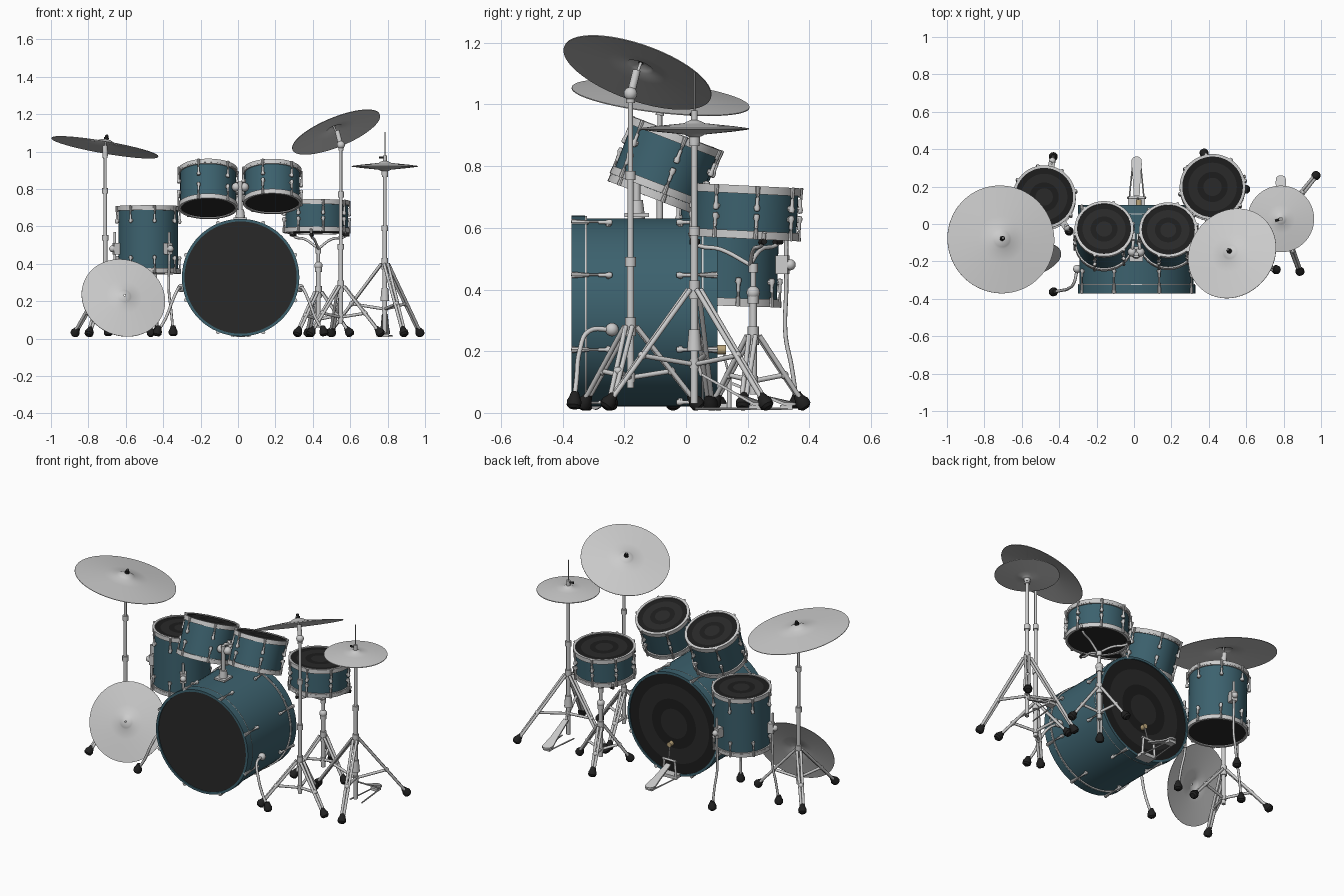
import bpy, bmesh
from math import sin, cos, pi, radians
from mathutils import Vector, Matrix

if "Cube" in bpy.data.objects:
    bpy.data.objects.remove(bpy.data.objects["Cube"])

def material(name, c):
    m = bpy.data.materials.new(name)
    m.diffuse_color = (*c, 1)
    m.use_nodes = True
    m.node_tree.nodes["Principled BSDF"].inputs["Base Color"].default_value = m.diffuse_color
    return m

TEAL = material("teal_lacquer", (0.045, 0.12, 0.155))
BLACK = material("black_rubber", (0.015, 0.015, 0.015))
HEAD = material("dark_head", (0.022, 0.022, 0.022))
HEAD2 = material("dark_head_ring", (0.012, 0.012, 0.012))
FELT = material("tan_felt", (0.5, 0.38, 0.2))

def finish(name, bm, mat):
    bmesh.ops.remove_doubles(bm, verts=bm.verts, dist=1e-5)
    bmesh.ops.recalc_face_normals(bm, faces=bm.faces)
    me = bpy.data.meshes.new(name)
    bm.to_mesh(me)
    bm.free()
    me.shade_smooth()
    me.set_sharp_from_angle(angle=radians(35))
    if mat:
        me.materials.append(mat)
    bpy.context.collection.objects.link(bpy.data.objects.new(name, me))

def frame(p, axis=(0, 0, 1)):
    return Matrix.Translation(p) @ Vector(axis).to_track_quat('Z', 'Y').to_matrix().to_4x4()

def polar(x, y, deg):
    """Point maker: distance r from (x, y) in a fixed direction, at height z, shifted sideways by t."""
    c, s = cos(radians(deg)), sin(radians(deg))
    return lambda r, z, t=0: Vector((x + r*c - t*s, y + r*s + t*c, z))

def lathe(name, prof, M, mat=None, n=16):
    bm = bmesh.new()
    rings = [[bm.verts.new(M @ Vector((r * cos(2*pi*i/n), r * sin(2*pi*i/n), z))) for i in range(n)] for r, z in prof]
    for a, b in zip(rings, rings[1:]):
        for i in range(n):
            bm.faces.new((a[i], a[(i + 1) % n], b[(i + 1) % n], b[i]))
    finish(name, bm, mat)

def rod(name, a, b, r, mat=None, n=12, r2=None):
    d = Vector(b) - Vector(a)
    lathe(name, [(0, 0), (r, 0), (r2 or r, d.length), (0, d.length)], frame(a, d), mat, n)

def tube(name, pts, r):
    cu = bpy.data.curves.new(name, 'CURVE')
    cu.dimensions, cu.bevel_depth, cu.bevel_resolution, cu.use_fill_caps = '3D', r, 2, True
    sp = cu.splines.new('BEZIER')
    sp.bezier_points.add(len(pts) - 1)
    sp.resolution_u = 5
    for bp, p in zip(sp.bezier_points, pts):
        bp.co = p
        bp.handle_left_type = bp.handle_right_type = 'AUTO'
    bpy.context.collection.objects.link(bpy.data.objects.new(name, cu))

def ball(name, p, r, mat=None):
    lathe(name, [(r * sin(pi*k/8), -r * cos(pi*k/8)) for k in range(9)], frame(p), mat)

def box(name, M, size):
    bm = bmesh.new()
    bmesh.ops.create_cube(bm, size=1, matrix=M @ Matrix.Diagonal((*size, 1)))
    finish(name, bm, None)

# ---- drums: local z runs from the resonant end (0) to the batter end (h)
def drum(name, M, r, h, lugs, wood=False, a0=0.2):
    hw = 0.045 if wood else 0.02
    sr = r - 0.009
    lathe(name + "_shell", [(sr, 0.005), (sr, h - 0.005)], M, TEAL, 64)
    for end, z0, s in (("lower", 0, 1), ("upper", h, -1)):
        ring = [(r - 0.014, 0), (r, 0), (r, hw), (sr - 0.004, hw), (r - 0.014, 0)]
        lathe(f"{name}_{end}_hoop", [(a, z0 + s*z) for a, z in ring], M, TEAL if wood else None, 64)
        lathe(f"{name}_{end}_flange", [(sr, z0 + s*hw), (r - .001, z0 + s*hw), (r - .001, z0 + s*(hw + .006)), (sr, z0 + s*(hw + .006))], M, None, 64)
        zh = z0 + s * 0.006
        lathe(f"{name}_{end}_head", [(0, zh), (r - 0.013, zh)], M, HEAD, 64)
        for o, i in ((1, .8), (.5, .3)) if end == "upper" else ():
            lathe(f"{name}_head_ring", [((r - .014)*i, zh + .001), ((r - .014)*o, zh + .001)], M, HEAD2, 48)
        lz = 0.11 if wood else min(0.07, h * 0.34)
        for k in range(lugs):
            a = a0 + 2*pi*k/lugs
            P = lambda q, z: M @ Vector((q*cos(a), q*sin(a), z0 + s*z))
            rod(f"{name}_tension_rod", P(r + .004, -.001), P(r + .004, lz), .004, None, 8)
            rod(f"{name}_claw", P(r + .002, 0), P(r + .002, hw + .012), .011 if wood else .008, None, 8, .006)
            lathe(f"{name}_lug", [(0, -.022), (.006, -.022), (.006, 0), (.010, .012), (.008, .022), (0, .024)],
                  frame(P(r + .002, lz), P(r, 1) - P(r, 0)), None, 12)
            rod(f"{name}_lug_base", P(sr - .003, lz + .01), P(r + .003, lz + .01), .009, None, 8)

drum("bass_drum", Matrix.Translation((.014, -.372, .326)) @ Matrix.Rotation(-pi/2, 4, 'X'), .314, .474, 8, True, pi/8)
AX = Vector((0, .36, .933)).normalized()
TOM1, TOM2 = Vector((-.16, -.025, .905)), Vector((.183, -.03, .905))
drum("left_tom", frame(TOM1 - AX*.225, AX), .158, .225, 6)
drum("right_tom", frame(TOM2 - AX*.197, AX), .156, .197, 6)
drum("floor_tom", frame((-.480, .134, .347), (0, .03, 1)), .169, .361, 8)
drum("snare", frame((.42, .19, .565), (0, .05, 1)), .176, .172, 8)

# ---- stands
def foot(p, d):
    lathe("rubber_foot", [(0, -.036), (.012, -.036), (.018, -.018), (.024, -.006), (.023, .010), (.014, .019), (0, .019)],
          frame(p, d), BLACK)

def tripod(name, x, y, hub, R, angles):
    rod(name + "_collar", (x, y, hub - .03), (x, y, hub + .03), .018)
    rod(name + "_lower_collar", (x, y, hub*.36), (x, y, hub*.36 + .03), .015)
    for a in angles:
        at = polar(x, y, a)
        top, end = at(.018, hub), at(R, .031)
        mid = top.lerp(end, .58)
        for t in (-.011, .011):
            rod(name + "_leg", at(.018, hub, t), at(R, .031, t*.6), .008)
        rod(name + "_brace", at(.01, hub*.36 + .015), mid, .008)
        ball(name + "_rivet", mid, .014)
        foot(end, end - top)

def post(name, x, y, steps):
    for (z0, r), (z1, _) in zip(steps, steps[1:]):
        rod(name + "_tube", (x, y, z0), (x, y, z1), r)
        rod(name + "_clamp", (x, y, z1 - .025), (x, y, z1 + .005), r + .006)

def cymbal(name, p, n, R, nut=True):
    n, k = Vector(n).normalized(), R / .28
    top = [(.005, .038*k), (.022*k, .036*k), (.042*k, .027*k), (.052*k, .021*k), (.12*k, .014*k), (.2*k, .006*k), (R, -.003)]
    lathe(name, top + [(r, z - .003) for r, z in reversed(top)] + top[:1], frame(p, n), None, 72)
    if nut:
        q = Vector(p) + n*.034*k
        rod(name + "_felt", q, q + n*.014, .013, BLACK)
        rod(name + "_bolt", q - n*.07, q + n*.03, .005)
        ball(name + "_wing_nut", q + n*.02, .009, BLACK)

# crashes, and a cymbal leaning against the left stand
tripod("left_crash_stand", -.71, -.085, .29, .25, (10, 130, 250))
post("left_crash_stand", -.71, -.085, [(.08, .012), (.55, .010), (.80, .008), (1.0, .008)])
rod("left_crash_tilter", (-.71, -.085, .965), (-.712, -.078, 1.03), .014)
cymbal("left_crash", (-.711, -.082, 1.027), (.17, .11, .98), .290)
tripod("right_crash_stand", .55, -.18, .28, .22, (-137, -17, 103))
post("right_crash_stand", .55, -.18, [(.08, .012), (.5, .010), (.78, .008), (1.03, .008)])
ball("right_crash_tilter", (.55, -.18, 1.035), .022)
rod("right_crash_arm", (.55, -.18, 1.03), (.53, -.16, 1.11), .013)
cymbal("right_crash", (.523, -.156, 1.108), (-.36, .31, .88), .252)
cymbal("leaning_cymbal", (-.612, -.205, .219), (.2, -.88, .42), .228, False)

# hi-hat
HX, HY = .785, .027
tripod("hihat_stand", HX, HY, .40, .298, (51, -70, 170))
post("hihat_stand", HX, HY, [(.03, .012), (.6, .010), (.89, .004)])
rod("hihat_pull_rod", (HX, HY, .85), (HX, HY, 1.105), .003)
rod("hihat_spring_housing", (HX, HY, .2), (HX, HY, .27), .024, r2=.018)
rod("hihat_seat", (HX, HY, .875), (HX, HY, .905), .018)
cymbal("hihat_top", (HX, HY, .926), (0, 0, 1), .178, False)
cymbal("hihat_bottom", (HX, HY, .916), (0, 0, -1), .178, False)
rod("hihat_clutch", (HX, HY, .945), (HX, HY, .98), .011)
rod("hihat_clutch_screw", (HX - .03, HY - .01, .968), (HX, HY, .968), .006, BLACK)

# snare stand with basket
tripod("snare_stand", .43, .218, .25, .17, (109, 229, 349))
post("snare_stand", .43, .218, [(.06, .012), (.38, .009), (.48, .01)])
ball("snare_stand_knuckle", (.43, .218, .39), .022)
for a in (20, 140, 260):
    at = polar(.422, .192, a)
    tube("snare_basket_arm", [(.43, .208, .48), at(.08, .53), at(.165, .55), at(.182, .585)], .007)
    rod("snare_basket_grip", at(.15, .553), at(.182, .556), .010, BLACK)

# floor tom legs
for a in (78, 195, -54):
    at = polar(-.478, .142, a)
    box("floor_tom_bracket", Matrix.Translation(at(.175, .48)) @ Matrix.Rotation(radians(a), 4, 'Z'), (.04, .035, .06))
    ball("floor_tom_wing_screw", at(.2, .48), .018)
    tube("floor_tom_leg", [at(.187, .57), at(.187, .4), at(.185, .25), at(.205, .15), at(.222, .035)], .007)
    foot(at(.223, .033), (0, 0, -1))

# bass drum spurs
for s in (-1, 1):
    P = lambda d, y, z: Vector((.014 + s*d, y, z))
    ball("spur_bracket", P(.318, -.24, .27), .022)
    tube("spur", [P(.318, -.24, .27), P(.335, -.315, .265), P(.365, -.345, .2), P(.40, -.355, .11), P(.445, -.363, .035)], .008)
    foot(P(.445, -.363, .033), (s*.25, -.1, -1))

# tom mount on the bass drum
box("tom_mount_plate", Matrix.Translation((.012, -.16, .642)), (.07, .08, .012))
rod("tom_mount_base", (.012, -.16, .63), (.012, -.16, .69), .028, r2=.02)
rod("tom_mount_post", (.012, -.16, .66), (.012, -.16, .84), .012)
for s, T in ((-1, TOM1), (1, TOM2)):
    c, tgt = Vector((.012 + s*.022, -.15, .81)), T - AX*.11 + Vector((-s*.158, -.01, 0))
    ball("tom_mount_clamp", c, .024)
    tube("tom_arm", [c, c.lerp(tgt, .5) + Vector((0, 0, .02)), tgt], .009)
    box("tom_arm_bracket", frame(tgt, AX), (.022, .04, .06))

# pedals: footboard with a wide rounded heel, plus base wires
def pedal(name, x, y0, y1, z1):
    bm = bmesh.new()
    half = [(.0, .016), (.55, .022), (.8, .028), (.93, .026), (.98, .018), (1.0, .008)]
    pts = [(w, t) for t, w in half] + [(-w, t) for t, w in reversed(half)]
    bm.faces.new([bm.verts.new((x + w, y0 + (y1 - y0)*t, z1 + (.024 - z1)*min(1, t/.8))) for w, t in pts])
    ext = bmesh.ops.extrude_face_region(bm, geom=bm.faces[:])
    bmesh.ops.translate(bm, verts=[v for v in ext['geom'] if isinstance(v, bmesh.types.BMVert)], vec=(0, 0, .01))
    finish(name + "_footboard", bm, None)
    box(name + "_heel", Matrix.Translation((x, y1 - .035, .017)), (.045, .04, .016))
    for s in (-1, 1):
        rod(name + "_base_wire", (x + s*.02, y1 - .03, .014), (x + s*.04, y0 - .02, .014), .004, None, 8)

pedal("kick_pedal", .014, .15, .36, .09)
for s in (-1, 1):
    rod("kick_pedal_upright", (.014 + s*.045, .14, .01), (.014 + s*.035, .14, .125), .007)
rod("kick_pedal_axle", (-.03, .14, .12), (.06, .14, .12), .007)
rod("kick_beater_rod", (.02, .14, .12), (.026, .118, .21), .004)
rod("kick_beater", (.026, .102, .205), (.026, .13, .205), .015, FELT)
box("kick_pedal_clamp", Matrix.Translation((.014, .115, .02)), (.09, .06, .02))
pedal("hihat_pedal", HX, .05, .26, .12)
rod("hihat_pedal_chain", (HX, .05, .12), (HX, HY, .2), .006)
